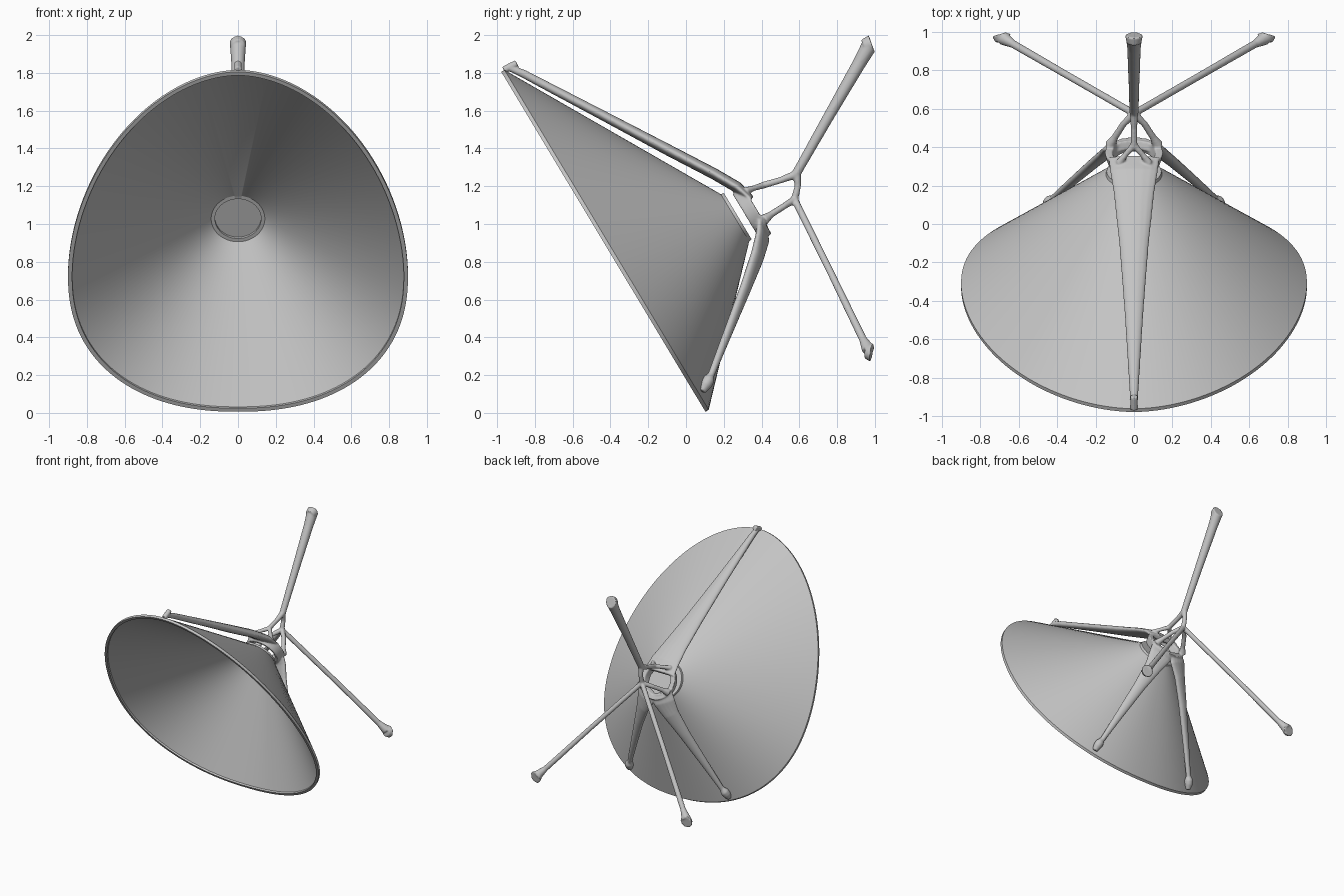
import bpy, bmesh, math
from mathutils import Vector

if "Cube" in bpy.data.objects:
    bpy.data.objects.remove(bpy.data.objects["Cube"])

grey = bpy.data.materials.new("light_grey")
grey.use_nodes = True
COLOUR = (0.55, 0.55, 0.55, 1)
grey.diffuse_color = COLOUR
grey.node_tree.nodes["Principled BSDF"].inputs["Base Color"].default_value = COLOUR

# Tilted dish frame: X across, UP along the rim plane, AXIS towards the back
X = Vector((1, 0, 0))
UP = Vector((0, -0.515, 0.857))
AXIS = Vector((0, 0.857, 0.515))
BASE = Vector((0, 0.11, 0.01))
CENTRE = 0.80          # hub axis height along UP
CAP_DEPTH = 0.672


def place(x, t, depth):
    return BASE + X * x + UP * t + AXIS * depth


def skin(bm, rings, closed=False):
    """Join rings of points with quads, capping the ends unless closed."""
    rows = [[bm.verts.new(p) for p in ring] for ring in rings]
    n = len(rows[0])
    pairs = list(zip(rows, rows[1:])) + ([(rows[-1], rows[0])] if closed else [])
    for a, b in pairs:
        for i in range(n):
            j = (i + 1) % n
            bm.faces.new((a[i], a[j], b[j], b[i]))
    if not closed:
        bm.faces.new(rows[0][::-1])
        bm.faces.new(rows[-1])


def finish(bm, name):
    bmesh.ops.recalc_face_normals(bm, faces=bm.faces)
    mesh = bpy.data.meshes.new(name)
    bm.to_mesh(mesh)
    bm.free()
    mesh.materials.append(grey)
    obj = bpy.data.objects.new(name, mesh)
    bpy.context.collection.objects.link(obj)
    return obj


def sweep(bm, sections, n=16):
    """Elliptical tube; each section is (x, y, z, half width, half thickness)."""
    pts = [Vector(s[:3]) for s in sections]
    rings = []
    for i, s in enumerate(sections):
        tangent = (pts[min(i + 1, len(pts) - 1)] - pts[max(i - 1, 0)]).normalized()
        side = tangent.cross(AXIS).normalized()
        out = side.cross(tangent)
        angles = [math.tau * k / n for k in range(n)]
        rings.append([pts[i] + side * s[3] * math.cos(a) + out * s[-1] * math.sin(a)
                      for a in angles])
    skin(bm, rings)


# Egg-shaped dish: one closed shell with a raised rim lip and a flat centre cap
N = 144


def egg(k):
    a = math.tau * (k + 0.5) / N
    c, s = math.cos(a), math.sin(a)
    power, reach = (1.85, 1.26) if s > 0 else (2.25, 0.84)
    x = 0.9 * math.copysign(abs(c) ** (2 / power), c)
    t = 0.84 + reach * math.copysign(abs(s) ** (2 / power), s)
    return Vector((x, t - CENTRE))


def rim_ring(inset, depth):
    pts = []
    for k in range(N):
        p = egg(k)
        p -= p.normalized() * inset
        pts.append(place(p.x, CENTRE + p.y, depth))
    return pts


def cap_ring(radius, depth):
    pts = []
    for k in range(N):
        p = egg(k).normalized() * radius
        pts.append(place(p.x, CENTRE + p.y, depth))
    return pts


bm = bmesh.new()
skin(bm, [cap_ring(0.122, 0.660), cap_ring(0.122, 0.645), cap_ring(0.142, 0.645),
          rim_ring(0.022, 0.006), rim_ring(0.022, -0.008), rim_ring(0, -0.008),
          rim_ring(0, 0.012), cap_ring(0.146, 0.655), cap_ring(0.142, CAP_DEPTH)])
dish = finish(bm, "dish")
bpy.context.view_layer.objects.active = dish
dish.select_set(True)
bpy.ops.object.shade_smooth_by_angle(angle=math.radians(30))
dish.select_set(False)

# Support frame: overlapping parts fused into one smooth casting
bm = bmesh.new()

# Hub ring
hub = [(0.153, 0.105), (0.112, 0.105), (0.10, 0.045), (0.135, 0.035)]
skin(bm, [[place(r * math.cos(math.tau * k / 48),
                 CENTRE - 0.022 + r * math.sin(math.tau * k / 48), CAP_DEPTH + h)
           for k in range(48)] for r, h in hub], closed=True)

# Upper arm and its clip over the rim
sweep(bm, [(0, 0.345, 1.13, 0.135, 0.02), (0, 0.27, 1.195, 0.125, 0.03),
           (0, 0.15, 1.265, 0.105, 0.03), (0, -0.1, 1.395, 0.078, 0.03),
           (0, -0.45, 1.58, 0.05, 0.026), (0, -0.86, 1.795, 0.024, 0.022),
           (0, -0.93, 1.825, 0.02, 0.018)])
sweep(bm, [(0, -0.895, 1.85, 0.02), (0, -0.965, 1.815, 0.02)])

for m in (-1, 1):
    # Lower arms with rounded end clips
    sweep(bm, [(m * 0.06, 0.405, 1.0, 0.09, 0.025), (m * 0.085, 0.405, 0.93, 0.09, 0.028),
               (m * 0.13, 0.378, 0.83, 0.066, 0.028), (m * 0.21, 0.315, 0.66, 0.046, 0.026),
               (m * 0.33, 0.212, 0.4, 0.03, 0.022), (m * 0.43, 0.125, 0.18, 0.018, 0.018)])
    sweep(bm, [(m * 0.42, 0.135, 0.21, 0.014), (m * 0.435, 0.12, 0.175, 0.032),
               (m * 0.445, 0.105, 0.15, 0.032), (m * 0.455, 0.085, 0.115, 0.02)])
    # Struts from the hub to the rear joint
    sweep(bm, [(m * 0.125, 0.41, 1.02, 0.03), (m * 0.10, 0.45, 1.05, 0.018),
               (m * 0.055, 0.52, 1.095, 0.017), (0, 0.575, 1.13, 0.02)])
    sweep(bm, [(m * 0.08, 0.315, 1.175, 0.02), (m * 0.045, 0.36, 1.19, 0.015),
               (0, 0.41, 1.205, 0.018)])
    # Lower rear legs and feet
    sweep(bm, [(0, 0.575, 1.13, 0.019), (m * 0.34, 0.77, 0.735, 0.019),
               (m * 0.63, 0.937, 0.39, 0.021), (m * 0.68, 0.966, 0.335, 0.036)])
    sweep(bm, [(m * 0.685, 0.95, 0.325, 0.036), (m * 0.69, 0.983, 0.32, 0.05)])

# Rear joint, central strut and upper rear leg with its foot
sweep(bm, [(0, 0.40, 1.203, 0.018), (0, 0.5, 1.232, 0.017), (0, 0.58, 1.262, 0.022)])
sweep(bm, [(0, 0.572, 1.12, 0.02), (0, 0.592, 1.2, 0.017), (0, 0.585, 1.28, 0.024)])
sweep(bm, [(0, 0.58, 1.26, 0.024), (0, 0.75, 1.56, 0.029),
           (0, 0.92, 1.855, 0.036), (0, 0.965, 1.935, 0.042)])
sweep(bm, [(0, 0.94, 1.94, 0.038), (0, 0.983, 1.955, 0.047)])

frame = finish(bm, "support_frame")
remesh = frame.modifiers.new("fuse", "REMESH")
remesh.mode = "VOXEL"
remesh.voxel_size = 0.006
remesh.use_smooth_shade = True
smooth = frame.modifiers.new("soften", "SMOOTH")
smooth.factor = 0.5
smooth.iterations = 6
